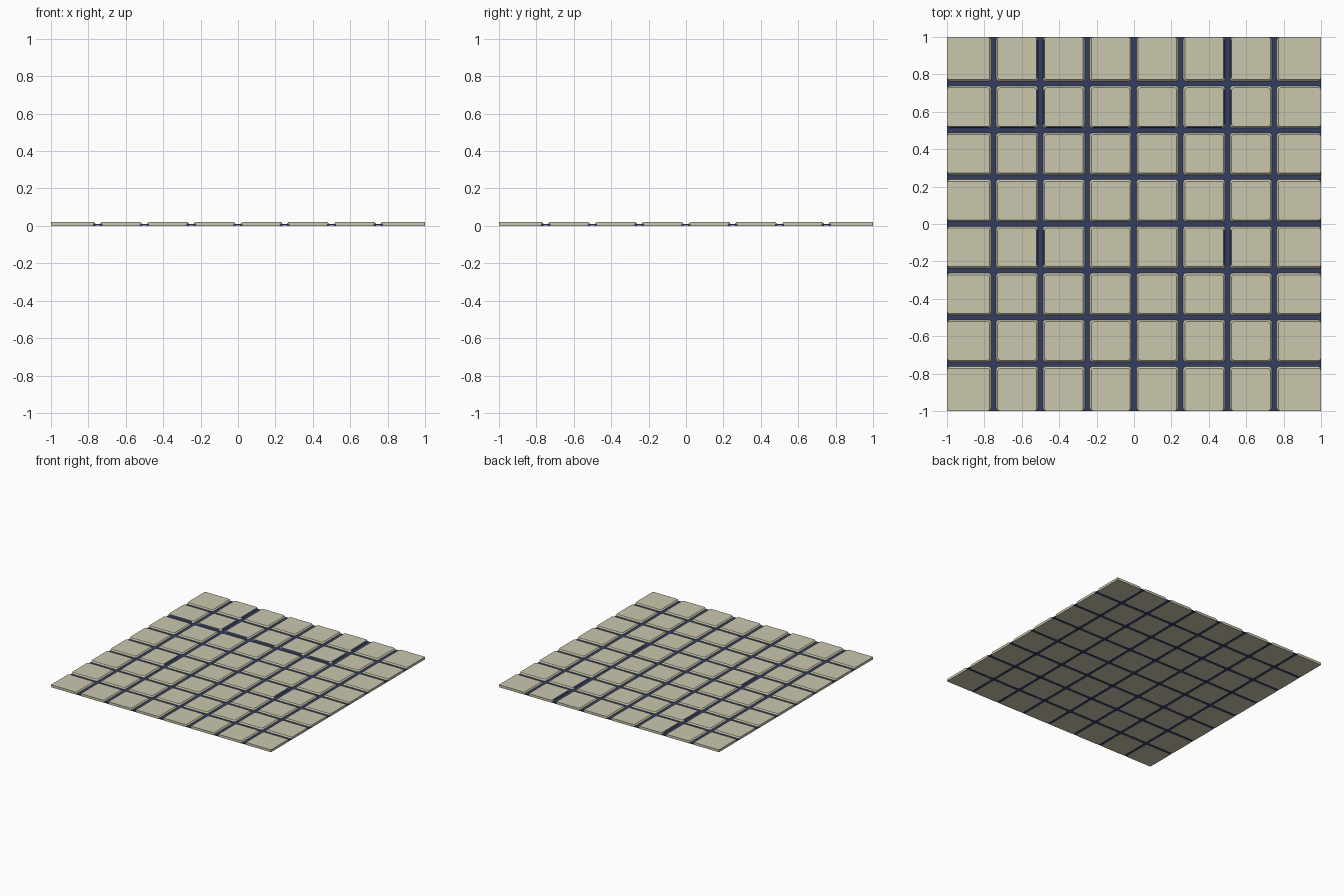
import bpy, bmesh, math

if "Cube" in bpy.data.objects:
    bpy.data.objects.remove(bpy.data.objects["Cube"])

N, PITCH = 8, 0.25
GROOVE, BEVEL = 0.0125, 0.009      # half groove width, width of sloped tile rim
Z_GROUT, Z_RIM, Z_TOP = 0.009, 0.011, 0.02


def material(name, rgb):
    m = bpy.data.materials.new(name)
    m.diffuse_color = (*rgb, 1)
    m.use_nodes = True
    m.node_tree.nodes["Principled BSDF"].inputs["Base Color"].default_value = m.diffuse_color
    return m


stone = material("pale stone", (0.59, 0.57, 0.42))
grout = material("dark blue grout", (0.035, 0.048, 0.115))


def make_object(name, bm, mats):
    bmesh.ops.recalc_face_normals(bm, faces=bm.faces)
    me = bpy.data.meshes.new(name)
    bm.to_mesh(me)
    bm.free()
    for m in mats:
        me.materials.append(m)
    ob = bpy.data.objects.new(name, me)
    bpy.context.collection.objects.link(ob)
    return ob


def outline(i, j, gap, r):
    """Rounded tile outline; sides on the floor's border stay flush."""
    x0 = -1 + i * PITCH + (gap if i > 0 else 0)
    x1 = -1 + (i + 1) * PITCH - (gap if i < N - 1 else 0)
    y0 = -1 + j * PITCH + (gap if j > 0 else 0)
    y1 = -1 + (j + 1) * PITCH - (gap if j < N - 1 else 0)
    pts = []
    for k, (x, y, sx, sy) in enumerate([(x1, y1, 1, 1), (x0, y1, -1, 1),
                                        (x0, y0, -1, -1), (x1, y0, 1, -1)]):
        rr = r
        if abs(x) > 0.999 and abs(y) > 0.999:
            rr = 0.0005               # square corners on the whole floor
        for s in range(3):
            a = math.radians(90 * k + 45 * s)
            pts.append((x - sx * rr + rr * math.cos(a),
                        y - sy * rr + rr * math.sin(a)))
    return pts


def stained(n, c, i, j):
    """Rim faces that carry grout colour, along the wider joints."""
    if abs(n.x) > 0.5 and abs(n.y) < 0.1 and abs(abs(c.x) - 0.5) < 0.04:
        return j in (3, 6, 7)
    if n.y < -0.5 and abs(n.x) < 0.1 and j == 6:
        return i < 6
    return False


# Tiles: straight lower part, sloped rim and flat top
bm = bmesh.new()
rims = []
for i in range(N):
    for j in range(N):
        rings = []
        for gap, r, z in ((GROOVE, 0.015, 0), (GROOVE, 0.015, Z_RIM),
                          (GROOVE + BEVEL, 0.012, Z_TOP)):
            rings.append([bm.verts.new((x, y, z)) for x, y in outline(i, j, gap, r)])
        n = len(rings[0])
        bm.faces.new(rings[0][::-1])
        bm.faces.new(rings[2])
        for level in range(2):
            a, b = rings[level], rings[level + 1]
            for k in range(n):
                f = bm.faces.new((a[k], a[(k + 1) % n], b[(k + 1) % n], b[k]))
                if level == 1:
                    rims.append((f, i, j))
for f, i, j in rims:
    f.normal_update()
    if stained(f.normal, f.calc_center_median(), i, j):
        f.material_index = 1
make_object("floor_tiles", bm, [stone, grout])

# Grout bed filling the joints
bm = bmesh.new()
bmesh.ops.create_cube(bm, size=1)
for v in bm.verts:
    v.co = (v.co.x * 1.998, v.co.y * 1.998, Z_GROUT if v.co.z > 0 else 0.001)
make_object("grout_bed", bm, [grout])
